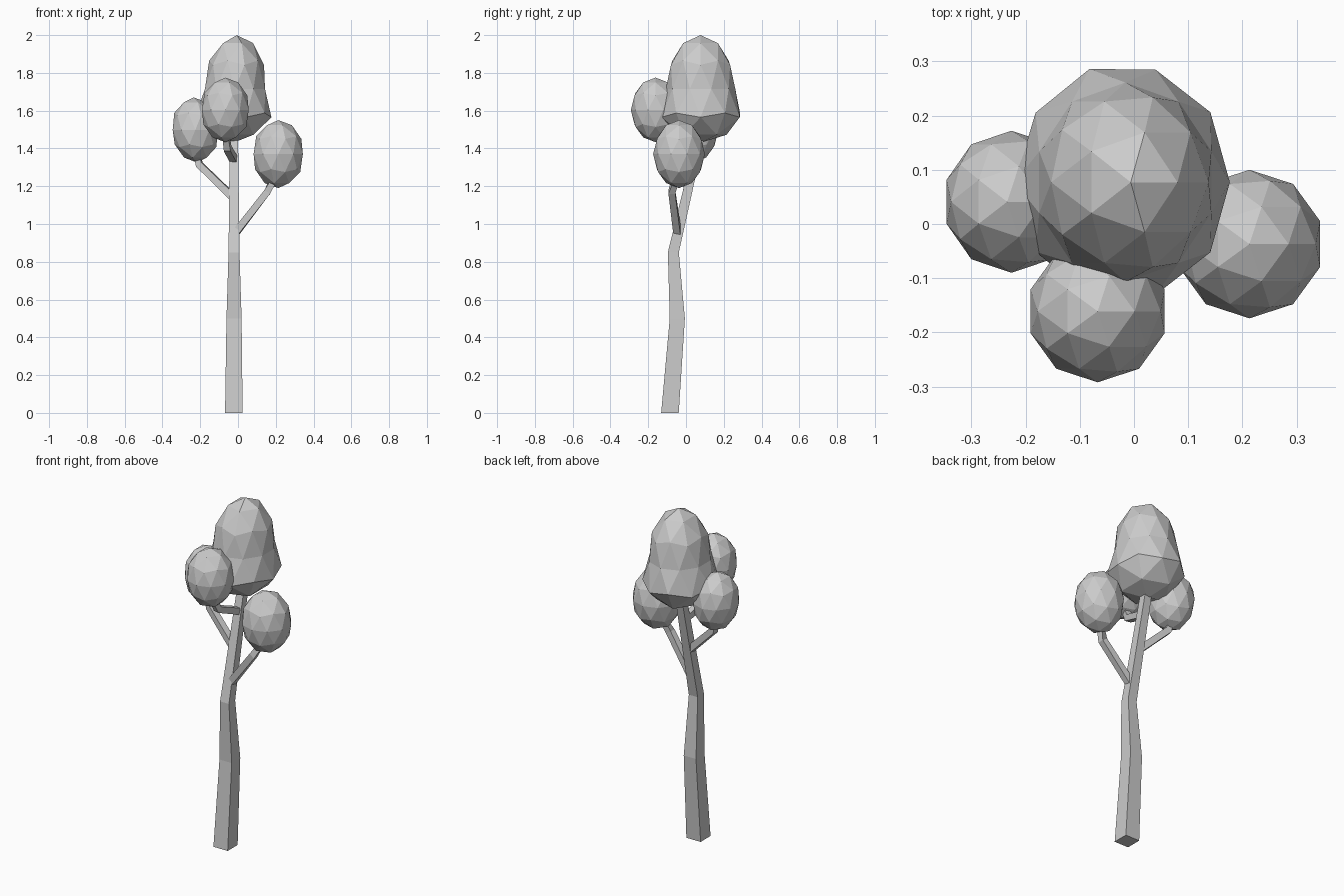
import bpy, bmesh
from mathutils import Vector

if "Cube" in bpy.data.objects:
    bpy.data.objects.remove(bpy.data.objects["Cube"])


def finish(bm, name):
    bmesh.ops.recalc_face_normals(bm, faces=bm.faces)
    mesh = bpy.data.meshes.new(name)
    bm.to_mesh(mesh)
    bm.free()
    obj = bpy.data.objects.new(name, mesh)
    bpy.context.collection.objects.link(obj)
    return obj


def square_limb(name, path, level=False):
    """Four-sided tube through (x, y, z, width) points."""
    bm = bmesh.new()
    pts = [Vector(p[:3]) for p in path]
    rings = []
    for i, p in enumerate(path):
        d = (pts[min(i + 1, len(pts) - 1)] - pts[max(i - 1, 0)]).normalized()
        if level:
            u, v = Vector((1, 0, 0)), Vector((0, 1, 0))
        else:
            u = d.cross(Vector((0, 0, 1))).normalized()
            v = d.cross(u)
        h = p[3] / 2
        rings.append([bm.verts.new(pts[i] + u * a * h + v * b * h)
                      for a, b in ((-1, -1), (1, -1), (1, 1), (-1, 1))])
    for r, s in zip(rings, rings[1:]):
        for k in range(4):
            bm.faces.new((r[k], r[(k + 1) % 4], s[(k + 1) % 4], s[k]))
    bm.faces.new(rings[0])
    bm.faces.new(rings[-1])
    return finish(bm, name)


def foliage(name, centre, radii, flare=0.0, lean=0.0):
    """Low-poly egg; flare widens the lower half, lean shifts the top in x."""
    bm = bmesh.new()
    bmesh.ops.create_icosphere(bm, subdivisions=2, radius=1)
    for v in bm.verts:
        k = 1 + min(flare * max(0, -v.co.z), 0.5)
        v.co = Vector((centre[0] + v.co.x * radii[0] * k + lean * v.co.z,
                       centre[1] + v.co.y * radii[1] * k,
                       centre[2] + v.co.z * radii[2]))
    return finish(bm, name)


# Trunk with two bends
square_limb("trunk", [(-0.022, -0.085, 0, 0.093), (-0.021, -0.046, 0.5, 0.08),
                      (-0.021, -0.067, 0.85, 0.058), (-0.022, 0.089, 1.52, 0.043)],
            level=True)

# Branches
square_limb("right_branch", [(-0.015, -0.045, 0.95, 0.038), (0.155, -0.075, 1.17, 0.036),
                             (0.205, -0.045, 1.27, 0.03)])
square_limb("left_branch", [(-0.025, 0.0, 1.14, 0.038), (-0.205, 0.035, 1.315, 0.036),
                            (-0.225, 0.04, 1.4, 0.03)])
square_limb("front_branch", [(-0.022, 0.045, 1.34, 0.038), (-0.055, -0.11, 1.4, 0.036),
                             (-0.068, -0.16, 1.5, 0.03)])

# Foliage clumps
foliage("crown_foliage", (-0.016, 0.077, 1.715), (0.167, 0.184, 0.285), flare=0.75, lean=0.01)
foliage("right_foliage", (0.213, -0.037, 1.37), (0.137, 0.137, 0.18))
foliage("left_foliage", (-0.226, 0.041, 1.498), (0.126, 0.131, 0.172), lean=-0.008)
foliage("front_foliage", (-0.067, -0.161, 1.604), (0.13, 0.131, 0.171))
